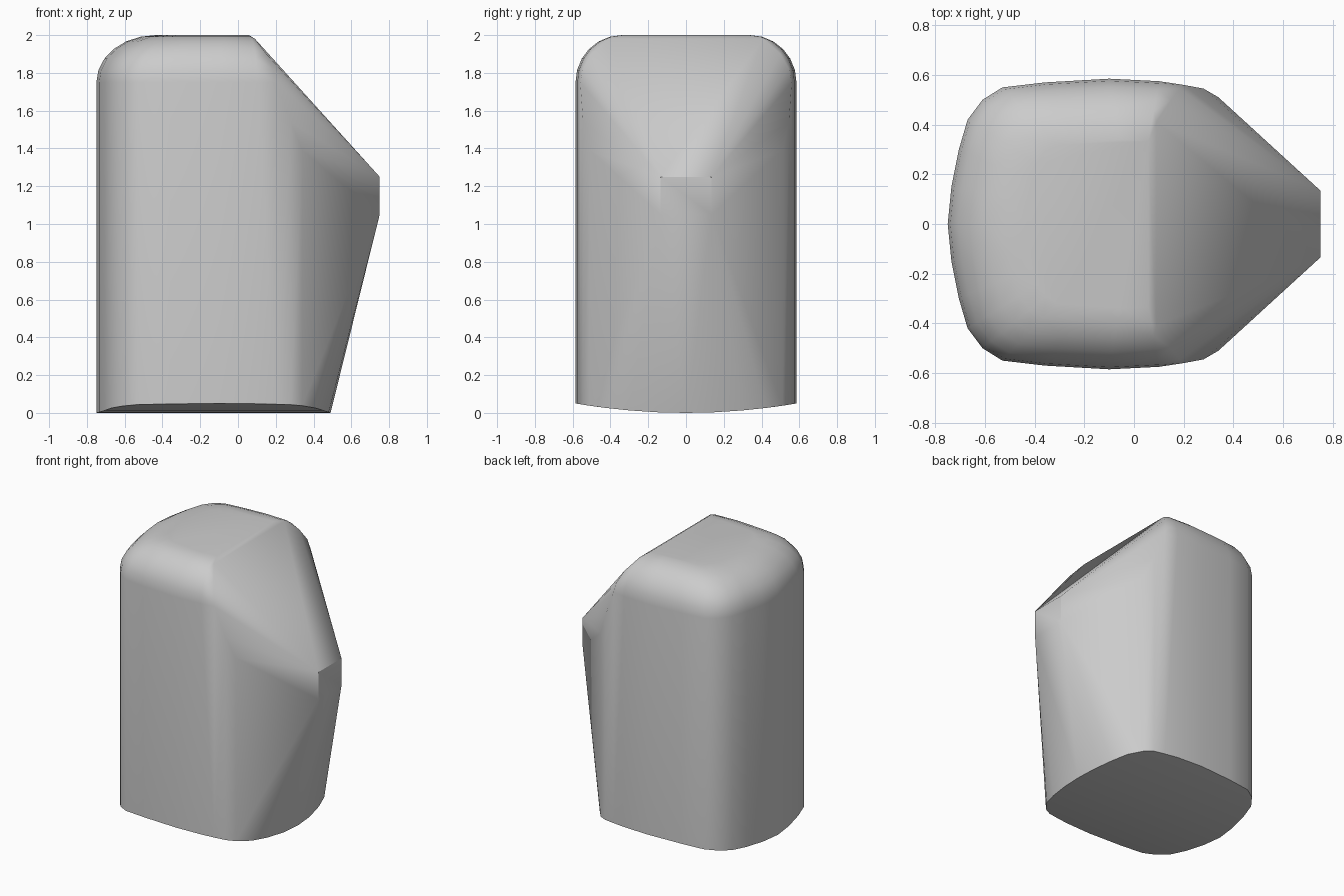
import bpy, bmesh, math

cube = bpy.data.objects.get("Cube")
if cube:
    bpy.data.objects.remove(cube, do_unlink=True)

# One grey finish for the whole shell
grey = bpy.data.materials.new("plain_grey")
grey.use_nodes = True
color = (0.6, 0.6, 0.6, 1)
grey.diffuse_color = color
grey.node_tree.nodes["Principled BSDF"].inputs["Base Color"].default_value = color

# Half plan outline of the body: back, rounded corner, side, rounded front
BACK = [(-0.75, 0), (-0.735, 0.15), (-0.705, 0.30), (-0.67, 0.42), (-0.61, 0.50),
        (-0.53, 0.55), (-0.36, 0.57), (-0.1, 0.585), (0.1, 0.575)]
FRONT = [(0.2, 0.56), (0.28, 0.545), (0.34, 0.51), (0.41, 0.42), (0.45, 0.30),
         (0.48, 0.15), (0.49, 0)]
points = []


def add(x, y, z):
    """Add a point and its mirror across the centre plane."""
    points.append((x, y, z))
    if y:
        points.append((x, -y, z))


# Gently bowed underside
for x, y in BACK + FRONT:
    add(x, y, 0.05 * (y / 0.585) ** 2)

# Rounded shoulder narrowing up to the flat top
STEPS = 6
for i in range(STEPS + 1):
    a = math.pi / 2 * i / STEPS
    s = 1 - 0.42 * (1 - math.cos(a))
    for x, y in BACK:
        add(x * s, y * s, 1.75 + 0.25 * math.sin(a))

# Rim where the sloped face cuts the shoulder and the side
for rim in [(0.02, 0.33, 2.0), (0.09, 0.41, 1.98), (0.15, 0.5, 1.9),
            (0.185, 0.545, 1.82), (0.2, 0.56, 1.75), (0.28, 0.545, 1.54),
            (0.34, 0.51, 1.39)]:
    add(*rim)

# Blunt nose
add(0.75, 0.135, 1.25)
add(0.75, 0.135, 1.05)

# Wrap all sections in one convex shell
bm = bmesh.new()
for p in points:
    bm.verts.new(p)
hull = bmesh.ops.convex_hull(bm, input=bm.verts)
loose = [v for v in bm.verts if not v.link_faces]
bmesh.ops.delete(bm, geom=loose, context="VERTS")
bmesh.ops.dissolve_limit(bm, angle_limit=math.radians(0.5),
                         verts=bm.verts, edges=bm.edges)
bmesh.ops.recalc_face_normals(bm, faces=bm.faces)
mesh = bpy.data.meshes.new("body_shell")
bm.to_mesh(mesh)
bm.free()
mesh.materials.append(grey)

body = bpy.data.objects.new("body_shell", mesh)
bpy.context.collection.objects.link(body)
bpy.context.view_layer.objects.active = body
body.select_set(True)
bpy.ops.object.shade_smooth_by_angle(angle=math.radians(40))
